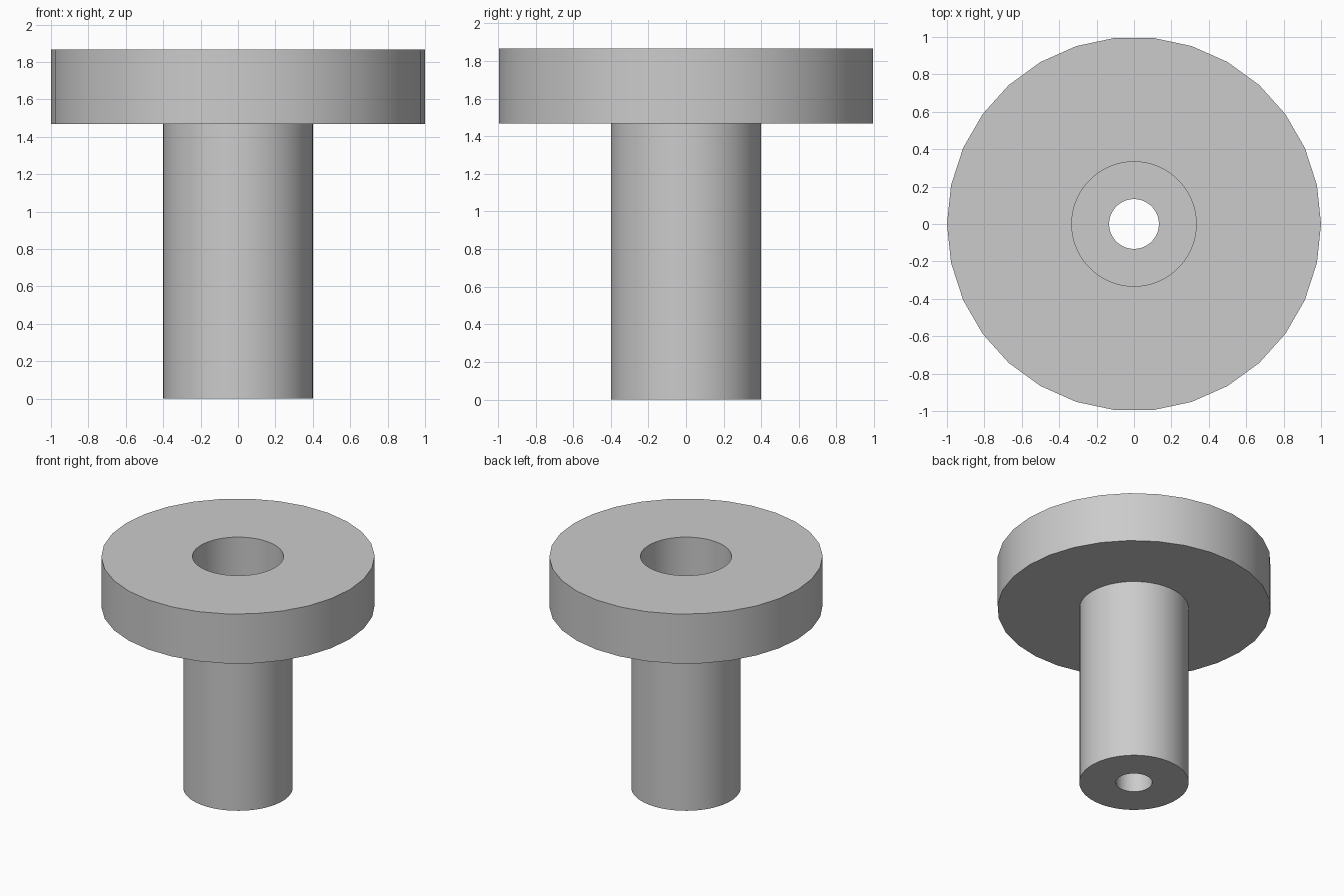
import bpy
import bmesh
import math

cube = bpy.data.objects.get("Cube")
if cube:
    bpy.data.objects.remove(cube, do_unlink=True)

# Key dimensions
HEIGHT, FLANGE_BASE, BORE_FLOOR = 1.867, 1.467, 0.2
FLANGE_R, STEM_R, BORE_R, HOLE_R = 1.0, 0.4, 0.333, 0.133
FLANGE_SIDES, ROUND_SIDES = 30, 60

# Plain grey material
grey = bpy.data.materials.new("plain grey")
grey.use_nodes = True
colour = (0.6, 0.6, 0.6, 1)
grey.diffuse_color = colour
for node in grey.node_tree.nodes:
    if node.type == 'BSDF_PRINCIPLED':
        node.inputs["Base Color"].default_value = colour

bm = bmesh.new()


def ring(radius, z, sides):
    """Closed loop of edges around the z axis."""
    verts = []
    for i in range(sides):
        a = math.tau * i / sides
        verts.append(bm.verts.new((radius * math.cos(a), radius * math.sin(a), z)))
    edges = [bm.edges.new((verts[i - 1], verts[i])) for i in range(sides)]
    return verts, edges


def wall(radius, low, high, sides):
    """Open cylinder; returns its bottom and top edge loops."""
    low_verts, low_edges = ring(radius, low, sides)
    high_verts, high_edges = ring(radius, high, sides)
    for i in range(sides):
        bm.faces.new((low_verts[i - 1], low_verts[i], high_verts[i], high_verts[i - 1]))
    return low_edges, high_edges


def annulus(outer, inner, up):
    """Flat face between two concentric loops."""
    bmesh.ops.triangle_fill(bm, use_beauty=True, edges=outer + inner, normal=(0, 0, up))


# Flange rim, stem, counterbore and through hole
rim_low, rim_high = wall(FLANGE_R, FLANGE_BASE, HEIGHT, FLANGE_SIDES)
stem_low, stem_high = wall(STEM_R, 0, FLANGE_BASE, ROUND_SIDES)
bore_low, bore_high = wall(BORE_R, BORE_FLOOR, HEIGHT, ROUND_SIDES)
hole_low, hole_high = wall(HOLE_R, 0, BORE_FLOOR, ROUND_SIDES)

# Flat faces: flange top and underside, bore floor, stem end
annulus(rim_high, bore_high, 1)
annulus(rim_low, stem_high, -1)
annulus(bore_low, hole_high, 1)
annulus(stem_low, hole_low, -1)

bmesh.ops.recalc_face_normals(bm, faces=bm.faces[:])
mesh = bpy.data.meshes.new("flanged_bushing")
bm.to_mesh(mesh)
bm.free()
mesh.materials.append(grey)

bushing = bpy.data.objects.new("flanged_bushing", mesh)
bpy.context.collection.objects.link(bushing)
bpy.ops.object.select_all(action='DESELECT')
bushing.select_set(True)
bpy.context.view_layer.objects.active = bushing
bpy.ops.object.shade_smooth_by_angle(angle=math.radians(30))
